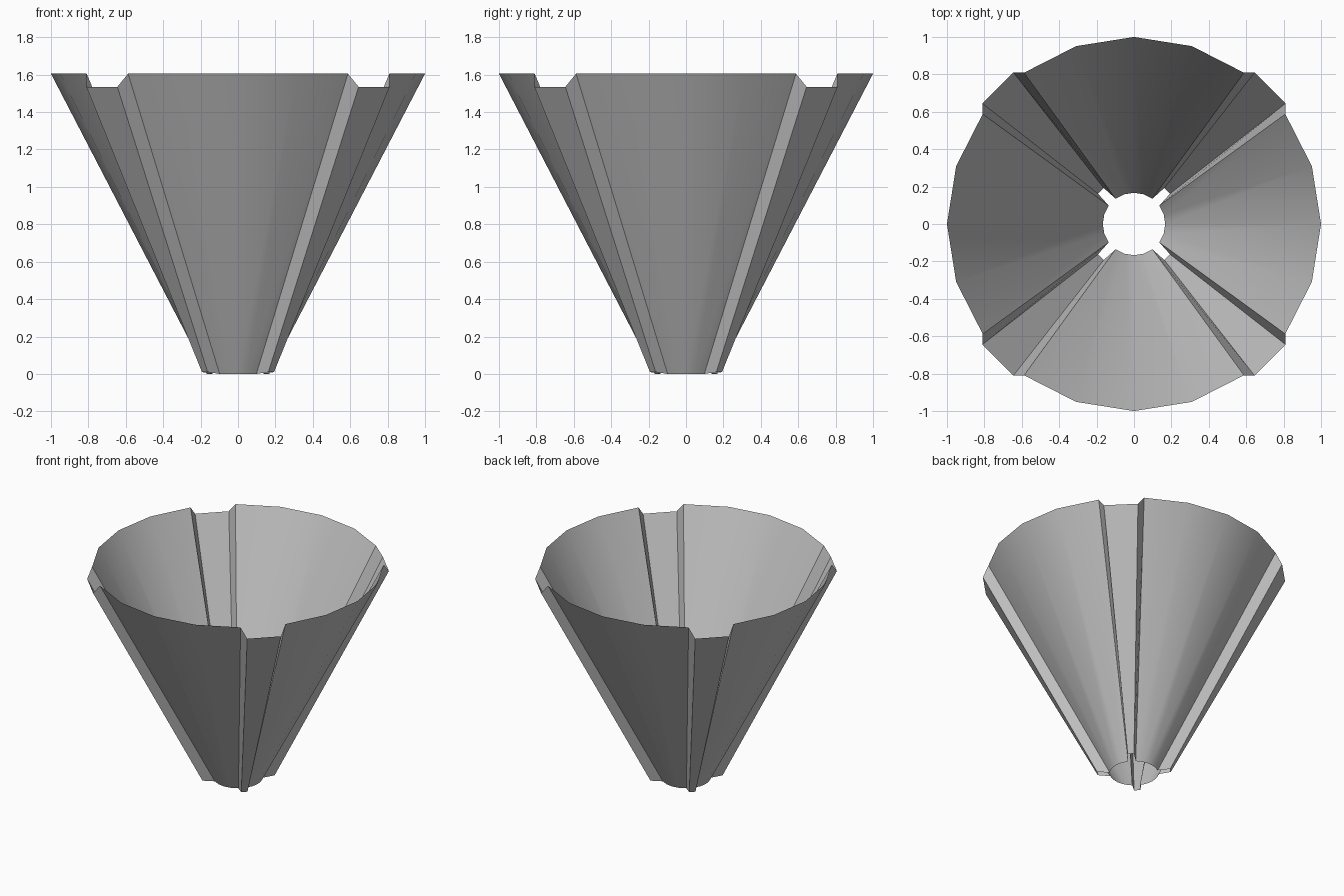
import bpy
import bmesh
from math import cos, sin, radians

cube = bpy.data.objects.get("Cube")
if cube:
    bpy.data.objects.remove(cube, do_unlink=True)

# Plain grey material
grey = bpy.data.materials.new("mid grey")
grey.use_nodes = True
colour = (0.53, 0.53, 0.53, 1)
grey.diffuse_color = colour
grey.node_tree.nodes["Principled BSDF"].inputs["Base Color"].default_value = colour

HEIGHT = 1.605


def polar(radius, degrees, z):
    a = radians(degrees)
    return (radius * cos(a), radius * sin(a), z)


# One quarter: a curved panel followed by a raised diagonal rib
columns = []
for turn in range(0, 360, 90):
    for a in (-36, -18, 0, 18, 36):
        columns.append((polar(0.167, turn + a, 0), polar(1, turn + a, HEIGHT)))
    for side in (-1, 1):
        columns.append((polar(0.252, turn + 45 + 4.9 * side, 0.01),
                        polar(1.036, turn + 45 + 6.5 * side, 1.535)))

# Open cone shell, joined column to column
bm = bmesh.new()
pairs = [[bm.verts.new(p) for p in column] for column in columns]
for (b0, t0), (b1, t1) in zip(pairs, pairs[1:] + pairs[:1]):
    bm.faces.new((b0, b1, t1, t0))
mesh = bpy.data.meshes.new("ribbed_cone_shell")
bm.to_mesh(mesh)
bm.free()
mesh.materials.append(grey)
shell = bpy.data.objects.new("ribbed_cone_shell", mesh)
bpy.context.collection.objects.link(shell)

# Smooth panels, sharp rib edges
bpy.ops.object.select_all(action='DESELECT')
shell.select_set(True)
bpy.context.view_layer.objects.active = shell
bpy.ops.object.shade_smooth_by_angle(angle=radians(25))
